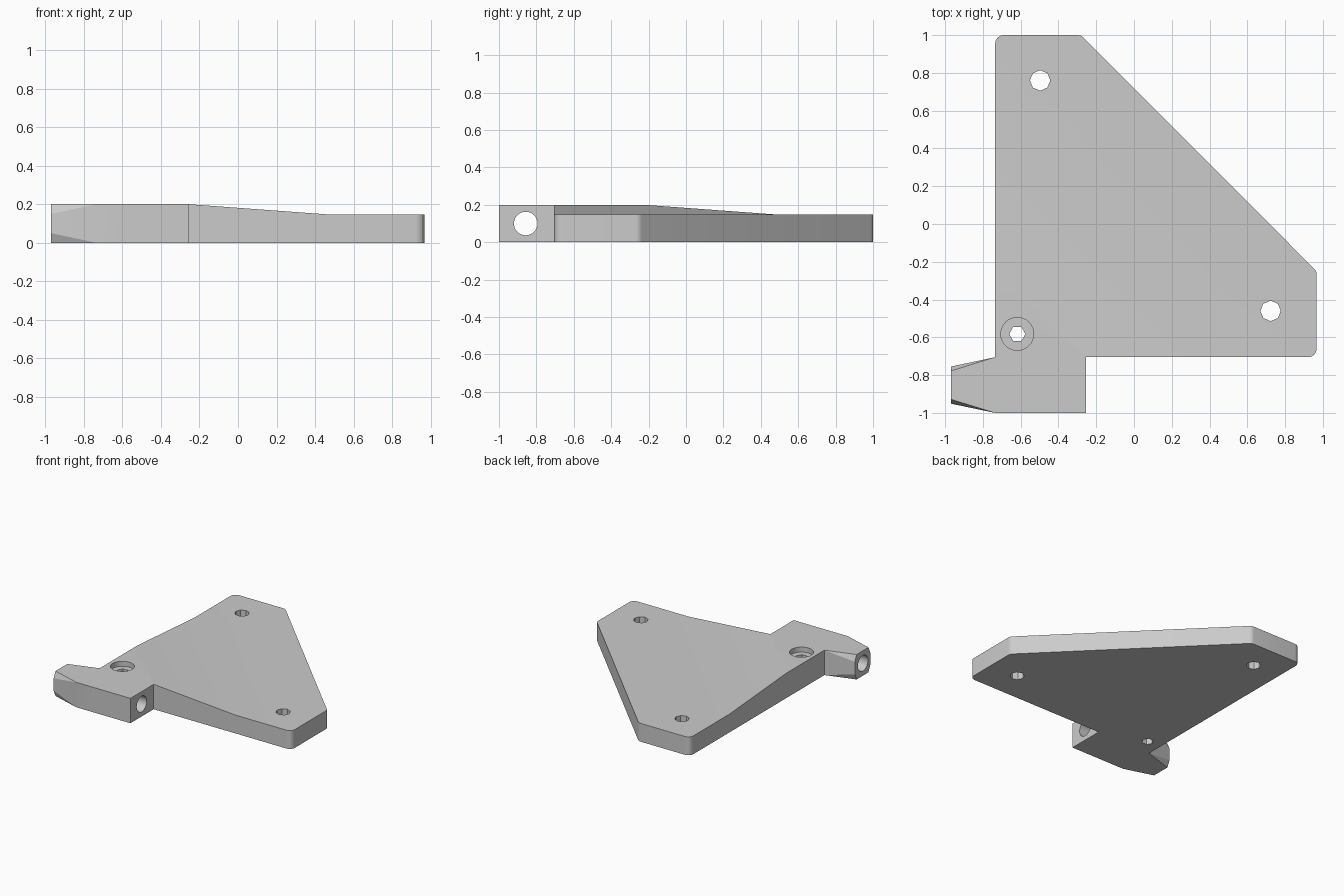
import bpy, bmesh, math
from mathutils import Vector

if "Cube" in bpy.data.objects:
    bpy.data.objects.remove(bpy.data.objects["Cube"])

GREY = (0.6, 0.6, 0.6, 1)
grey = bpy.data.materials.new("light grey")
grey.use_nodes = True
grey.diffuse_color = GREY
grey.node_tree.nodes["Principled BSDF"].inputs["Base Color"].default_value = GREY


def make_object(name, bm):
    bmesh.ops.recalc_face_normals(bm, faces=bm.faces)
    mesh = bpy.data.meshes.new(name)
    bm.to_mesh(mesh)
    bm.free()
    mesh.materials.append(grey)
    obj = bpy.data.objects.new(name, mesh)
    bpy.context.collection.objects.link(obj)
    return obj


def rounded(points):
    """Replace each (x, y, radius) corner by a fillet arc."""
    out = []
    for i, (x, y, r) in enumerate(points):
        p = Vector((x, y))
        if r == 0:
            out.append(p)
            continue
        a = (Vector(points[i - 1][:2]) - p).normalized()
        b = (Vector(points[(i + 1) % len(points)][:2]) - p).normalized()
        half = a.angle(b) / 2
        centre = p + (a + b).normalized() * r / math.sin(half)
        start = p + a * r / math.tan(half) - centre
        end = p + b * r / math.tan(half) - centre
        for k in range(7):
            out.append(centre + start.lerp(end, k / 6).normalized() * r)
    return out


# Plate with its square block, thinning toward the diagonal edge
outline = rounded([(-0.735, -1, 0), (-0.255, -1, 0), (-0.255, -0.705, 0),
                   (0.967, -0.705, 0.045), (0.967, -0.25, 0.045),
                   (-0.28, 1, 0.045), (-0.735, 1, 0.045)])
bm = bmesh.new()
base = bm.faces.new([bm.verts.new((p.x, p.y, 0)) for p in outline])
raised = bmesh.ops.extrude_face_region(bm, geom=[base])
bmesh.ops.translate(bm, vec=(0, 0, 0.2),
                    verts=[g for g in raised["geom"] if isinstance(g, bmesh.types.BMVert)])
HIGH, LOW = -0.958, -0.235
for s in (HIGH, LOW):
    bmesh.ops.bisect_plane(bm, geom=bm.verts[:] + bm.edges[:] + bm.faces[:],
                           plane_co=(s / 2, s / 2, 0), plane_no=(1, 1, 0))
for v in bm.verts:
    if v.co.z > 0.1:
        t = (v.co.x + v.co.y - HIGH) / (LOW - HIGH)
        v.co.z = 0.2 - 0.053 * min(1, max(0, t))
bracket = make_object("mounting_bracket", bm)

# Tapered nozzle: square root blending to a chamfered tip
bm = bmesh.new()
for z in (0, 0.2):
    for y in (-1, -0.705):
        for x in (-0.735, -0.6):
            bm.verts.new((x, y, z))
    for side in (-1, 1):
        bm.verts.new((-0.97, -0.853 + side * 0.075, z))
        bm.verts.new((-0.97, -0.853 + side * 0.098, 0.1 + (z - 0.1) * 0.5))
bmesh.ops.convex_hull(bm, input=bm.verts[:])
bmesh.ops.dissolve_limit(bm, angle_limit=0.01, verts=bm.verts[:], edges=bm.edges[:])
nozzle = make_object("tapered_nozzle", bm)


def cylinder(name, centre, radius, depth, sides, along_x=False):
    bm = bmesh.new()
    bmesh.ops.create_cone(bm, cap_ends=True, segments=sides, radius1=radius,
                          radius2=radius, depth=depth)
    # Start each polygon with a corner on the x axis
    bmesh.ops.rotate(bm, cent=(0, 0, 0), verts=bm.verts[:],
                     matrix=Vector((0, 1, 0)).rotation_difference(Vector((1, 0, 0))).to_matrix())
    obj = make_object(name, bm)
    obj.location = centre
    if along_x:
        obj.rotation_euler.y = math.pi / 2
    return obj


# Screw holes, counterbore and the long bore
cutters = [
    cylinder("back_hole_cutter", (-0.497, 0.76, 0.1), 0.054, 0.6, 8),
    cylinder("left_hole_cutter", (0.723, -0.46, 0.1), 0.054, 0.6, 8),
    cylinder("corner_hole_cutter", (-0.618, -0.582, 0.1), 0.043, 0.6, 6),
    cylinder("counterbore_cutter", (-0.618, -0.582, 0.25), 0.087, 0.18, 32),
    cylinder("bore_cutter", (-0.6, -0.857, 0.1), 0.063, 1.2, 32, True),
]

for tool, operation in [(nozzle, "UNION")] + [(c, "DIFFERENCE") for c in cutters]:
    mod = bracket.modifiers.new(tool.name, "BOOLEAN")
    mod.object = tool
    mod.operation = operation
    mod.solver = "EXACT"

# Bake the cuts, then drop the tools
bpy.context.view_layer.update()
result = bpy.data.meshes.new_from_object(
    bracket.evaluated_get(bpy.context.evaluated_depsgraph_get()))
bracket.modifiers.clear()
bracket.data = result
for tool in [nozzle] + cutters:
    bpy.data.objects.remove(tool)

bpy.ops.object.select_all(action="DESELECT")
bracket.select_set(True)
bpy.context.view_layer.objects.active = bracket
bpy.ops.object.shade_smooth_by_angle(angle=math.radians(18))
